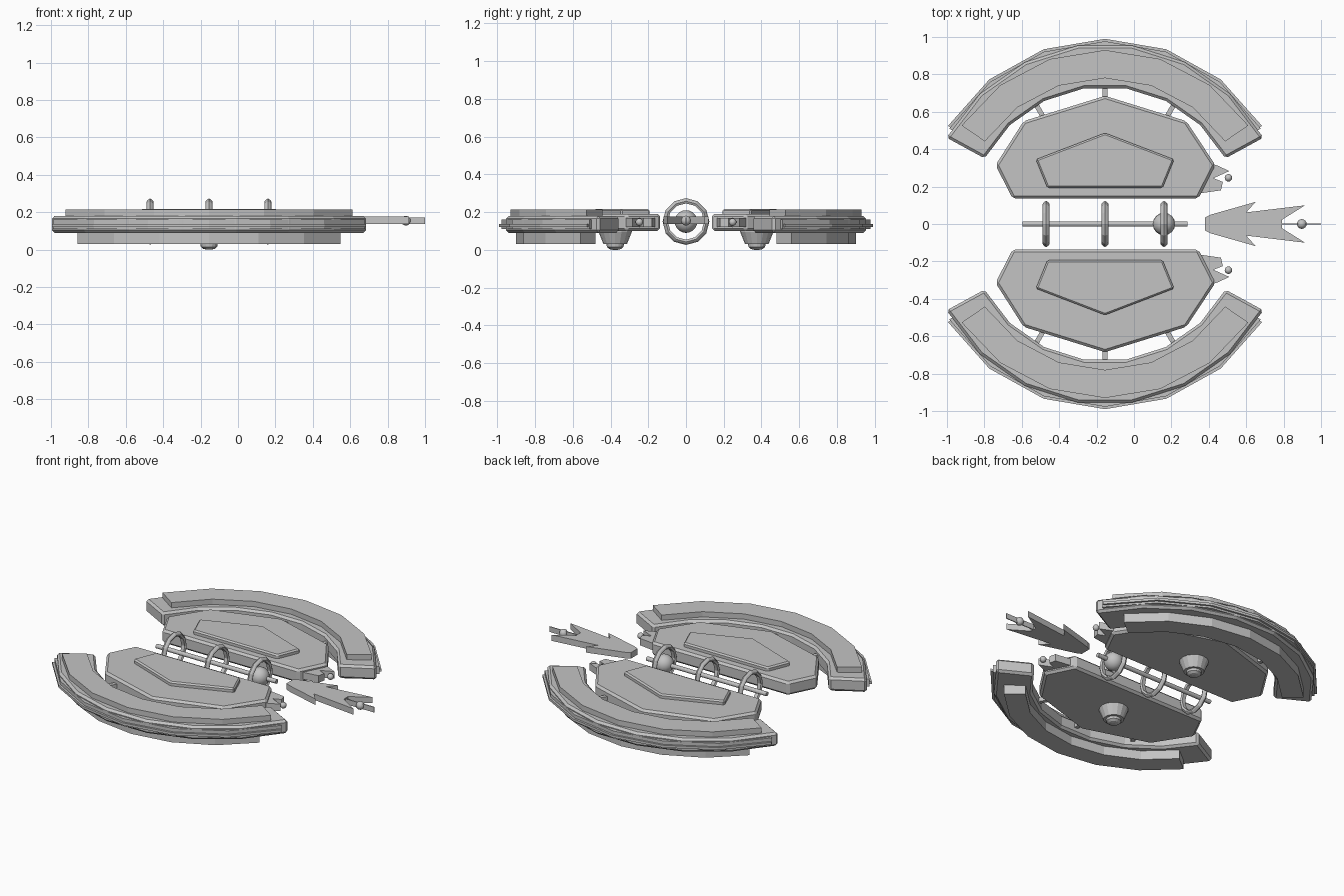
import bpy, bmesh, math

if "Cube" in bpy.data.objects:
    bpy.data.objects.remove(bpy.data.objects["Cube"])

CX, AXIS_Z = -0.155, 0.15          # hull centre line in x, rod height

grey = bpy.data.materials.new("light grey metal")
grey.diffuse_color = (0.55, 0.55, 0.55, 1)
grey.use_nodes = True
grey.node_tree.nodes["Principled BSDF"].inputs["Base Color"].default_value = grey.diffuse_color


def finish(bm, name, mirror=False, bevel=0, smooth=False):
    bmesh.ops.recalc_face_normals(bm, faces=bm.faces)
    me = bpy.data.meshes.new(name)
    bm.to_mesh(me)
    bm.free()
    me.materials.append(grey)
    ob = bpy.data.objects.new(name, me)
    bpy.context.collection.objects.link(ob)
    if smooth:
        for p in me.polygons:
            p.use_smooth = True
    if bevel:
        b = ob.modifiers.new("bevel", 'BEVEL')
        b.width, b.segments, b.limit_method = bevel, 1, 'ANGLE'
    if mirror:
        m = ob.modifiers.new("mirror", 'MIRROR')
        m.use_axis = (False, True, False)
        m.use_mirror_merge = False
    return ob


def slab(name, pts, z0, z1, **kw):
    """Extrude a flat outline from z0 to z1."""
    bm = bmesh.new()
    low = [bm.verts.new((x, y, z0)) for x, y in pts]
    top = [bm.verts.new((x, y, z1)) for x, y in pts]
    bm.faces.new(low)
    bm.faces.new(top)
    n = len(pts)
    for i in range(n):
        j = (i + 1) % n
        bm.faces.new((low[i], low[j], top[j], top[i]))
    return finish(bm, name, **kw)


def arc_slab(name, r_in, r_out, start, segs, z0, z1, **kw):
    """Curved band around the hull, symmetric about the y axis."""
    angs = [math.radians(start + (180 - 2 * start) * i / segs) for i in range(segs + 1)]
    ring = lambda r: [(CX + r * math.cos(a), r * math.sin(a)) for a in angs]
    return slab(name, ring(r_out) + ring(r_in)[::-1], z0, z1, mirror=True, **kw)


def lathe(name, profile, centre, axis, segs, closed=False, **kw):
    """Spin (radius, height) points around the z or x axis."""
    bm = bmesh.new()
    rows = []
    for r, h in profile:
        row = []
        for i in range(segs):
            a = 2 * math.pi * i / segs
            u, v = r * math.cos(a), r * math.sin(a)
            p = (u, v, h) if axis == 'z' else (h, u, v)
            row.append(bm.verts.new([c + d for c, d in zip(centre, p)]))
        rows.append(row)
    n = len(rows)
    for k in range(n if closed else n - 1):
        a, b = rows[k], rows[(k + 1) % n]
        for i in range(segs):
            j = (i + 1) % segs
            bm.faces.new((a[i], a[j], b[j], b[i]))
    if not closed:
        bm.faces.new(rows[0])
        bm.faces.new(rows[-1])
    return finish(bm, name, **kw)


def ball(name, centre, r, **kw):
    bm = bmesh.new()
    bmesh.ops.create_uvsphere(bm, u_segments=16, v_segments=10, radius=r)
    bmesh.ops.translate(bm, verts=bm.verts, vec=centre)
    return finish(bm, name, smooth=True, **kw)


def sym(half):
    """Complete an outline mirrored across y = 0."""
    return half + [(x, -y) for x, y in reversed(half)]


# Outer curved wings: main band, raised top, lower keel and thin edge bands
arc_slab("wing_band", 0.734, 0.965, 28.6, 7, 0.09, 0.18, bevel=0.014)
arc_slab("wing_top", 0.78, 0.93, 34.5, 6, 0.17, 0.215)
arc_slab("wing_keel", 0.77, 0.90, 38.5, 6, 0.03, 0.10)
arc_slab("wing_edge", 0.88, 0.977, 31.5, 6, 0.11, 0.16)
arc_slab("wing_rim", 0.90, 0.99, 32, 6, 0.122, 0.138)

# Inner hulls with raised deck plates
hull = [(-0.74, 0.315), (-0.65, 0.137), (0.345, 0.137), (0.435, 0.315),
        (0.28, 0.55), (CX, 0.685), (-0.59, 0.55)]
slab("hull", hull, 0.10, 0.19, bevel=0.014, mirror=True)
deck = [(-0.525, 0.345), (-0.463, 0.193), (0.153, 0.193), (0.215, 0.345), (CX, 0.487)]
slab("deck_plate", deck, 0.18, 0.217, bevel=0.009, mirror=True)

# Pods under the hulls
lathe("pod", [(0.088, 0.11), (0.088, 0.095), (0.062, 0.03), (0.046, 0.03),
              (0.044, 0.015), (0.03, 0.004), (0.012, 0)],
      (CX, 0.375, 0), 'z', 16, mirror=True)

# Radial struts joining hull and wing
for i, deg in enumerate((60, 90, 120)):
    a = math.radians(deg)
    c, s, w = math.cos(a), math.sin(a), 0.013
    pts = [(CX + r * c - t * s, r * s + t * c)
           for r, t in ((0.58, -w), (0.76, -w), (0.76, w), (0.58, w))]
    slab(f"strut_{i + 1}", pts, 0.127, 0.153, mirror=True)

# Central rod, rings and ball
lathe("rod", [(0.014, -0.595), (0.014, 0.285)], (0, 0, AXIS_Z), 'x', 12, smooth=False)
for i, x in enumerate((-0.47, CX, 0.16)):
    lathe(f"ring_{i + 1}", [(0.096, -0.012), (0.108, -0.018), (0.116, -0.012), (0.124, 0),
                            (0.116, 0.012), (0.108, 0.018), (0.096, 0.012)],
          (x, 0, AXIS_Z), 'x', 12, closed=True)
ball("rod_ball", (0.16, 0, AXIS_Z), 0.06)

# Tail: barbed slab, thin blade and small ball
slab("tail", sym([(0.38, 0.035), (0.41, 0.05), (0.65, 0.118), (0.60, 0.062),
                  (0.915, 0.10), (0.79, 0.022)]), 0.137, 0.177)
slab("tail_blade", sym([(0.78, 0.003), (1.0, 0.003)]), 0.137, 0.172)
ball("tail_ball", (0.897, 0, 0.155), 0.026)

# Forked claws with small balls at the hull ends
slab("claw", [(0.38, 0.33), (0.44, 0.315), (0.51, 0.283), (0.425, 0.245),
              (0.475, 0.225), (0.465, 0.18), (0.36, 0.165)], 0.122, 0.168, mirror=True)
ball("claw_ball", (0.505, 0.247, 0.147), 0.02, mirror=True)
